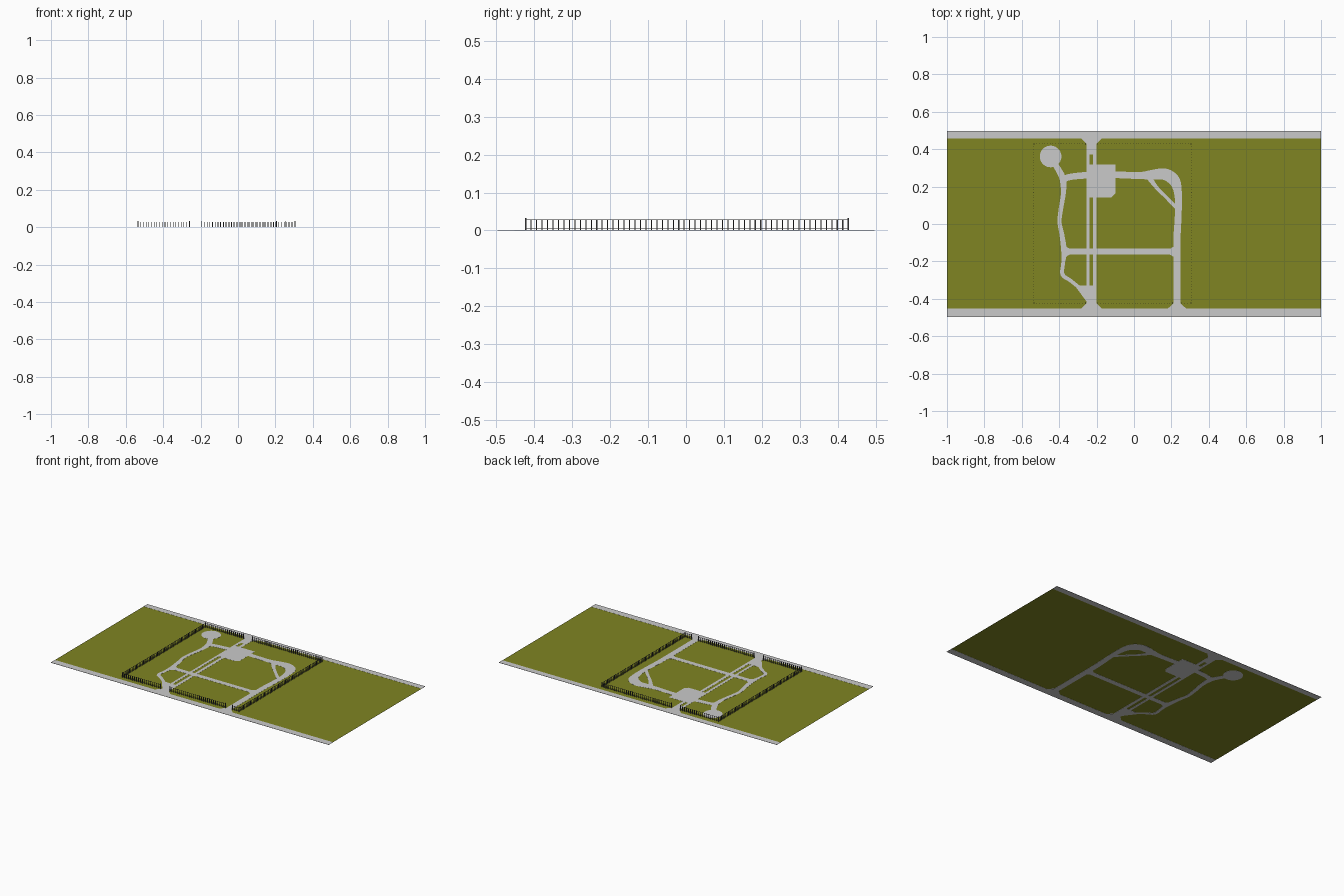
import bpy, bmesh, math
from mathutils import Vector

if "Cube" in bpy.data.objects:
    bpy.data.objects.remove(bpy.data.objects["Cube"])


def material(name, rgb):
    m = bpy.data.materials.new(name)
    m.diffuse_color = (*rgb, 1)
    m.use_nodes = True
    m.node_tree.nodes["Principled BSDF"].inputs["Base Color"].default_value = m.diffuse_color
    return m


GRASS = material("olive_grass", (0.215, 0.235, 0.016))
PAVING = material("light_grey_paving", (0.59, 0.59, 0.59))
IRON = material("dark_iron", (0.07, 0.07, 0.075))
Z0, Z1 = 0.0, 0.0012          # thin paving layer around the lawn plane


def finish(name, bm, mat):
    me = bpy.data.meshes.new(name)
    bmesh.ops.recalc_face_normals(bm, faces=bm.faces)
    bm.to_mesh(me)
    bm.free()
    me.materials.append(mat)
    ob = bpy.data.objects.new(name, me)
    bpy.context.collection.objects.link(ob)
    return ob


def plate(name, pts):
    """Flat paving slab from an outline."""
    bm = bmesh.new()
    f = bm.faces.new([bm.verts.new((x, y, Z0)) for x, y in pts])
    r = bmesh.ops.extrude_face_region(bm, geom=[f])
    for v in r["geom"]:
        if isinstance(v, bmesh.types.BMVert):
            v.co.z = Z1
    return finish(name, bm, PAVING)


def rect(name, x0, x1, y0, y1):
    return plate(name, [(x0, y0), (x1, y0), (x1, y1), (x0, y1)])


def ribbon(name, pts, steps=6):
    """Winding path through (x, y, width) points."""
    p = [Vector(q) for q in pts]
    p = [2 * p[0] - p[1]] + p + [2 * p[-1] - p[-2]]
    line = []
    for i in range(1, len(p) - 2):
        a, b, c, d = p[i - 1:i + 3]
        for s in range(steps):
            t = s / steps
            line.append(0.5 * (2 * b + (c - a) * t + (2 * a - 5 * b + 4 * c - d) * t * t
                               + (3 * b - a - 3 * c + d) * t ** 3))
    line.append(p[-2])
    left, right = [], []
    for i, q in enumerate(line):
        d = line[min(i + 1, len(line) - 1)] - line[max(i - 1, 0)]
        n = Vector((-d.y, d.x)).normalized() * q.z / 2
        left.append((q.x + n.x, q.y + n.y))
        right.append((q.x - n.x, q.y - n.y))
    return plate(name, left + right[::-1])


# lawn
bm = bmesh.new()
bm.faces.new([bm.verts.new((x, y, 0.0006)) for x, y in
              ((-1, -0.455), (1, -0.455), (1, 0.46), (-1, 0.46))])
finish("lawn", bm, GRASS)

# pavements along both long sides
rect("back_pavement", -1, 1, 0.458, 0.497)
rect("front_pavement", -1, 1, -0.497, -0.453)

# double avenue with a narrow grass strip, and the central square
rect("avenue_left", -0.254, -0.238, -0.455, 0.46)
rect("avenue_right", -0.219, -0.2, -0.455, 0.46)
rect("avenue_back_end", -0.239, -0.218, 0.372, 0.46)
rect("avenue_front_end", -0.239, -0.218, -0.455, -0.33)
plate("central_square", [(-0.254, 0.142), (-0.12, 0.142), (-0.1, 0.162),
                         (-0.1, 0.318), (-0.254, 0.318)])


# flared entrances
def flare(name, x, y, s, half=0.027):
    plate(name, [(x - half - 0.032, y), (x + half + 0.032, y),
                 (x + half, y - s * 0.03), (x - half, y - s * 0.03)])


flare("back_entrance", -0.227, 0.46, 1)
flare("front_entrance_left", -0.227, -0.455, -1)
flare("front_entrance_right", 0.23, -0.455, -1, 0.02)

# cross path with widened ends
rect("cross_path", -0.38, 0.23, -0.164, -0.132)
for i, (x, s) in enumerate(((0.213, -1), (-0.365, 1))):
    plate(f"cross_path_end_{i}", [(x, -0.12), (x, -0.176), (x + s * 0.022, -0.163),
                                  (x + s * 0.022, -0.133)])

# round plaza
plate("round_plaza", [(-0.446 + 0.058 * math.cos(math.tau * k / 32),
                       0.361 + 0.058 * math.sin(math.tau * k / 32)) for k in range(32)])

# winding paths
ribbon("west_path", [(-0.425, 0.325, .03), (-0.39, 0.265, .034), (-0.378, 0.225, .034),
                     (-0.378, 0.16, .026), (-0.391, 0.08, .024), (-0.398, 0.01, .022),
                     (-0.385, -0.06, .026), (-0.374, -0.147, .03), (-0.379, -0.21, .02),
                     (-0.382, -0.27, .022), (-0.34, -0.302, .02), (-0.295, -0.338, .02)])
plate("west_path_fan", [(-0.325, -0.318), (-0.29, -0.33), (-0.25, -0.33), (-0.25, -0.42)])
ribbon("plaza_link", [(-0.39, 0.235, .036), (-0.34, 0.252, .034), (-0.245, 0.262, .036)])
ribbon("east_path", [(-0.11, 0.264, .036), (0.03, 0.259, .038), (0.1, 0.264, .052),
                     (0.165, 0.266, .062), (0.213, 0.235, .062), (0.233, 0.18, .044),
                     (0.238, 0.1, .036), (0.234, 0.0, .037), (0.23, -0.1, .038),
                     (0.23, -0.455, .038)])
ribbon("east_shortcut", [(0.08, 0.25, .03), (0.12, 0.196, .02), (0.17, 0.145, .018),
                         (0.23, 0.085, .02)])


# railings: square posts joined by thin rails, open at the entrances
def box(bm, x0, x1, y0, y1, z0, z1):
    v = bmesh.ops.create_cube(bm, size=1)["verts"]
    for q in v:
        q.co = ((x0 + x1) / 2 + q.co.x * (x1 - x0), (y0 + y1) / 2 + q.co.y * (y1 - y0),
                (z0 + z1) / 2 + q.co.z * (z1 - z0))


def fence(name, a, b):
    bm = bmesh.new()
    a, b = Vector(a), Vector(b)
    n = max(1, round((b - a).length / 0.0145))
    for i in range(n + 1):
        p = a.lerp(b, i / n)
        end = i in (0, n)
        h, top = (0.0022, 0.033) if end else (0.0014, 0.029)
        box(bm, p.x - h, p.x + h, p.y - h, p.y + h, 0.001, top)
    for z in (0.005, 0.027):
        box(bm, a.x - 0.0007, b.x + 0.0007, a.y - 0.0007, b.y + 0.0007, z, z + 0.0015)
    finish(name, bm, IRON)


L, R, F, B = -0.535, 0.305, -0.423, 0.428
fence("fence_left", (L, F), (L, B))
fence("fence_right", (R, F), (R, B))
fence("fence_back_left", (L, B), (-0.26, B))
fence("fence_back_right", (-0.194, B), (R, B))
fence("fence_front_left", (L, F), (-0.26, F))
fence("fence_front_middle", (-0.194, F), (0.205, F))
fence("fence_front_right", (0.255, F), (R, F))
